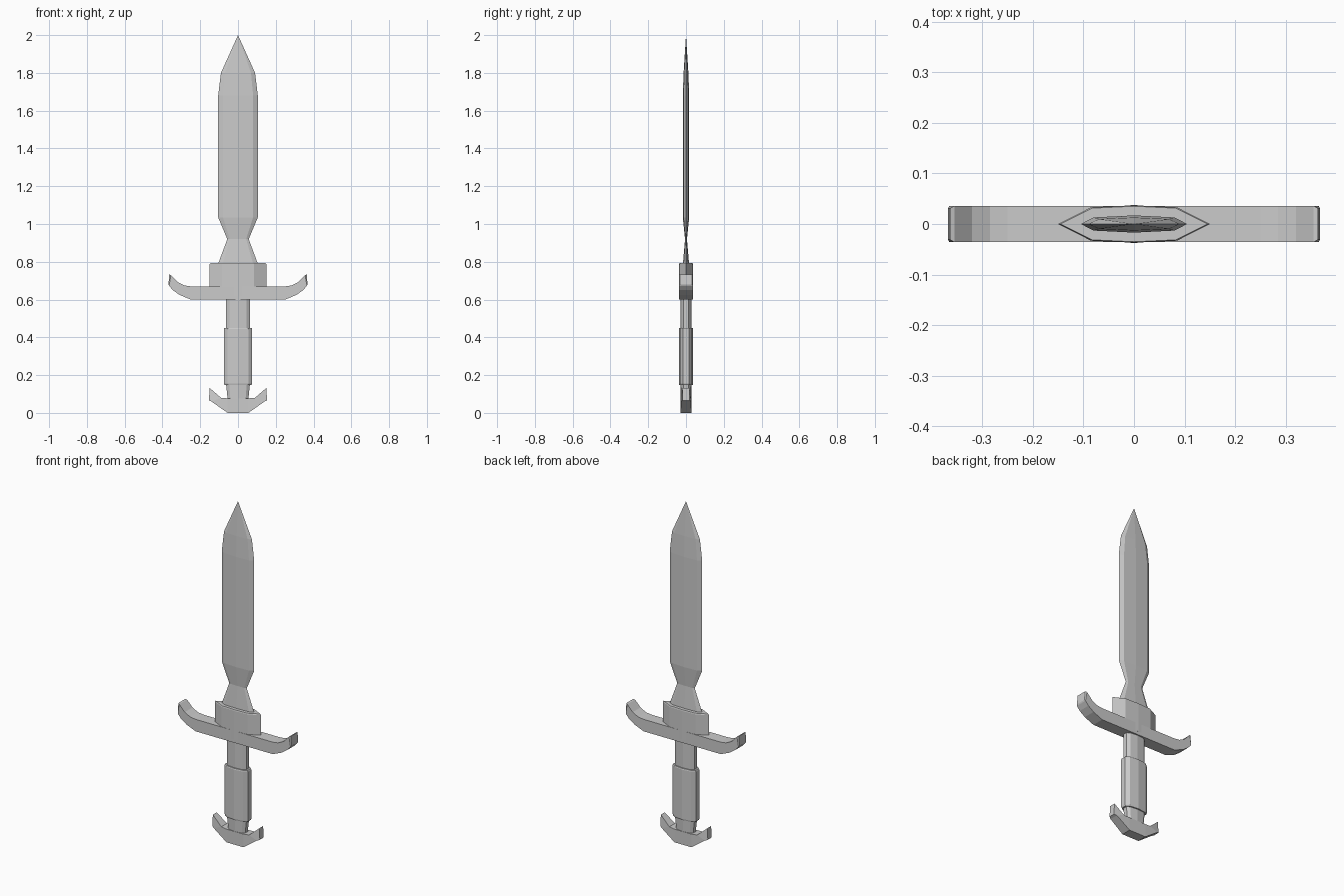
import bpy, bmesh

if "Cube" in bpy.data.objects:
    bpy.data.objects.remove(bpy.data.objects["Cube"])


def finish(name, bm):
    bmesh.ops.recalc_face_normals(bm, faces=bm.faces)
    mesh = bpy.data.meshes.new(name)
    bm.to_mesh(mesh)
    bm.free()
    obj = bpy.data.objects.new(name, mesh)
    bpy.context.collection.objects.link(obj)
    return obj


def full_section(quarter):
    """Mirror a quarter outline (from +x edge to +y ridge) into a closed loop."""
    half = quarter + [(-x, y) for x, y in reversed(quarter) if x > 0]
    return half + [(x, -y) for x, y in reversed(half) if y > 0]


def loft(name, quarter, levels, tip=None):
    """Stack scaled sections; levels are (z, scale_x, scale_y)."""
    bm = bmesh.new()
    section = full_section(quarter)
    rings = [[bm.verts.new((x * sx, y * sy, z)) for x, y in section]
             for z, sx, sy in levels]
    n = len(section)
    for a, b in zip(rings, rings[1:]):
        for i in range(n):
            j = (i + 1) % n
            bm.faces.new((a[i], a[j], b[j], b[i]))
    bm.faces.new(rings[0])
    if tip is None:
        bm.faces.new(rings[-1])
    else:
        point = bm.verts.new((0, 0, tip))
        for i in range(n):
            bm.faces.new((rings[-1][i], rings[-1][(i + 1) % n], point))
    return finish(name, bm)


def winged_bar(name, stations):
    """Symmetric bar; stations are (lower x, z), (upper x, z), half depth."""
    bm = bmesh.new()
    rows = [((-lo[0], lo[1]), (-hi[0], hi[1]), d) for lo, hi, d in reversed(stations)]
    rows += stations
    rings = []
    for lo, hi, d in rows:
        rings.append([bm.verts.new(p) for p in (
            (lo[0], -d, lo[1]), (lo[0], d, lo[1]),
            (hi[0], d, hi[1]), (hi[0], -d, hi[1]))])
    for a, b in zip(rings, rings[1:]):
        for i in range(4):
            j = (i + 1) % 4
            bm.faces.new((a[i], a[j], b[j], b[i]))
    bm.faces.new(rings[0])
    bm.faces.new(rings[-1])
    return finish(name, bm)


# Blade with a pinched neck and pointed tip
loft("blade", [(0.105, 0), (0.08, 0.013), (0, 0.017)],
     [(0.77, 1.05, 1.0), (0.79, 1.0, 0.95), (0.92, 0.54, 0.3),
      (1.035, 1.0, 1.0), (1.68, 1.0, 1.0), (1.80, 0.86, 0.75)], tip=2.0)

# Collar holding the blade
loft("collar", [(0.15, 0), (0.085, 0.033), (0, 0.037)],
     [(0.62, 1, 1), (0.787, 1, 1), (0.793, 0.97, 0.95)])

# Crossguard with upturned ends
winged_bar("crossguard", [
    ((0.10, 0.60), (0.10, 0.67), 0.036),
    ((0.25, 0.60), (0.25, 0.67), 0.036),
    ((0.31, 0.625), (0.285, 0.675), 0.036),
    ((0.345, 0.65), (0.32, 0.693), 0.036),
    ((0.365, 0.673), (0.355, 0.73), 0.036),
    ((0.368, 0.68), (0.364, 0.733), 0.031)])

# Inner handle and thicker grip sleeve
grip_section = [(0.075, 0.016), (0.055, 0.031), (0, 0.038)]
loft("handle_core", grip_section,
     [(0.05, 0.72, 0.74), (0.08, 0.74, 0.74), (0.15, 0.84, 0.78), (0.61, 0.84, 0.78)])
loft("grip_sleeve", grip_section,
     [(0.148, 0.96, 0.95), (0.155, 1, 1), (0.443, 1, 1), (0.45, 0.96, 0.95)])

# Anchor-shaped pommel
winged_bar("pommel", [
    ((0.055, 0.0), (0.055, 0.077), 0.029),
    ((0.14, 0.06), (0.09, 0.08), 0.026),
    ((0.154, 0.066), (0.15, 0.132), 0.018)])
